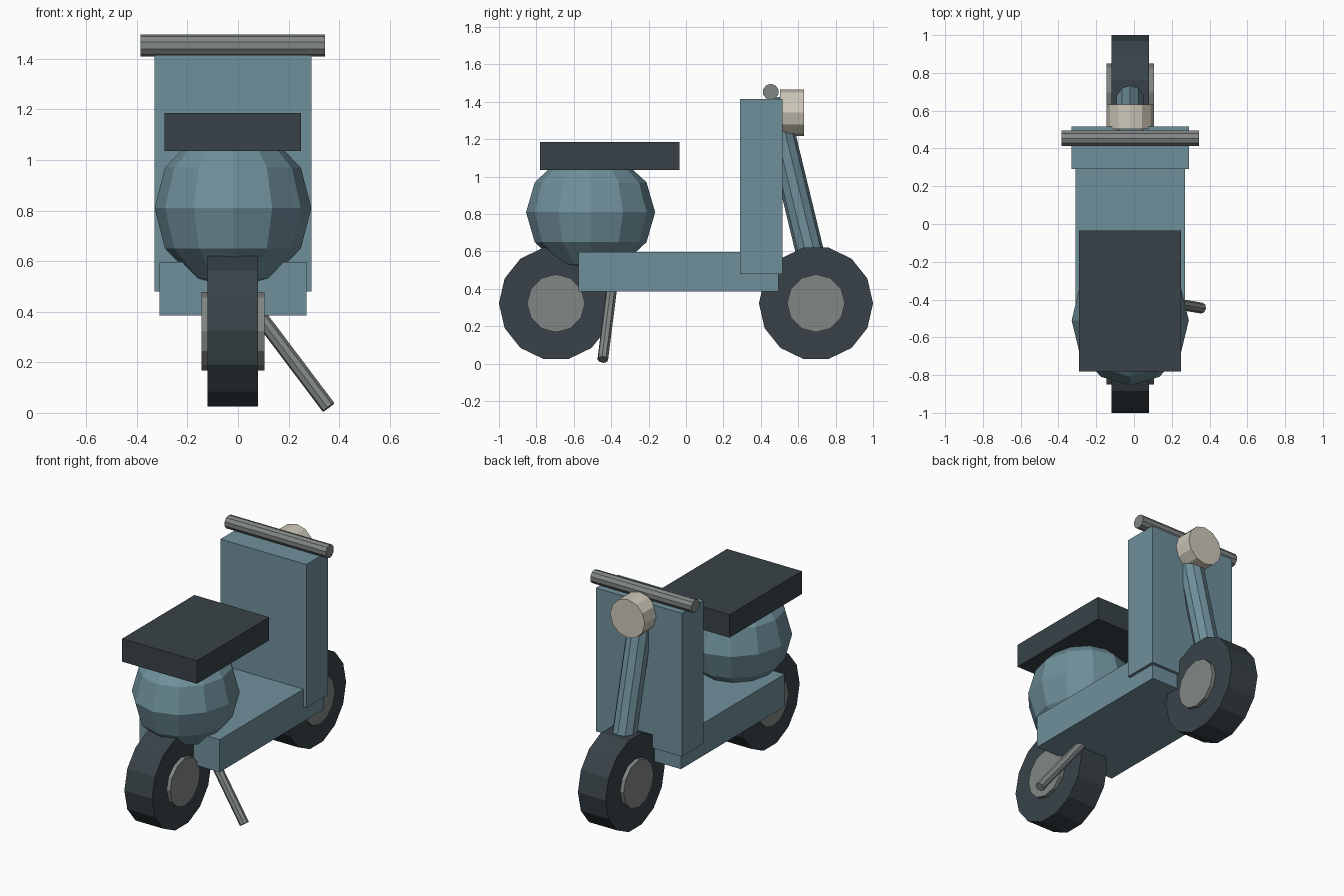
import bpy
import math
from mathutils import Vector

if "Cube" in bpy.data.objects:
    bpy.data.objects.remove(bpy.data.objects["Cube"])

CX = -0.02  # centre plane of the scooter


def paint(name, rgb):
    mat = bpy.data.materials.new(name)
    mat.diffuse_color = (*rgb, 1)
    mat.use_nodes = True
    mat.node_tree.nodes["Principled BSDF"].inputs["Base Color"].default_value = mat.diffuse_color
    return mat


BLUE = paint("blue_paint", (0.16, 0.28, 0.33))
DARK = paint("dark_rubber", (0.04, 0.055, 0.065))
STEEL = paint("grey_steel", (0.22, 0.24, 0.23))
CREAM = paint("cream_lamp", (0.62, 0.58, 0.49))


def finish(name, mat):
    ob = bpy.context.object
    ob.name = name
    ob.data.materials.append(mat)
    return ob


def box(name, mat, x, y, z):
    """Box from (min, max) ranges on each axis."""
    bpy.ops.mesh.primitive_cube_add(size=1, location=[(a + b) / 2 for a, b in (x, y, z)])
    ob = finish(name, mat)
    ob.scale = [b - a for a, b in (x, y, z)]
    return ob


def rod(name, mat, start, end, radius, sides):
    """Faceted cylinder between two points."""
    a, b = Vector(start), Vector(end)
    bpy.ops.mesh.primitive_cylinder_add(
        vertices=sides, radius=radius, depth=(b - a).length, location=(a + b) / 2)
    ob = finish(name, mat)
    ob.rotation_euler = (b - a).to_track_quat('Z', 'Y').to_euler()
    return ob


def wheel_disc(name, mat, y, radius, width, sides):
    """Cylinder with its axle along x."""
    bpy.ops.mesh.primitive_cylinder_add(
        vertices=sides, radius=radius, depth=width,
        location=(CX, y, 0.323), rotation=(0, math.pi / 2, 0))
    return finish(name, mat)


# Wheels with protruding hubs
for label, y in (("rear", -0.695), ("front", 0.695)):
    wheel_disc(label + "_tyre", DARK, y, 0.305, 0.20, 14)
    wheel_disc(label + "_hub", STEEL, y, 0.155, 0.25, 12)

# Floor and leg shield
box("floorboard", BLUE, (-0.31, 0.27), (-0.575, 0.495), (0.385, 0.597))
box("leg_shield", BLUE, (-0.33, 0.29), (0.29, 0.515), (0.48, 1.415))

# Rounded rear body
bpy.ops.mesh.primitive_uv_sphere_add(segments=12, ring_count=6, radius=1, location=(CX, -0.51, 0.81))
finish("rear_body", BLUE).scale = (0.31, 0.345, 0.32)

# Seat
box("seat", DARK, (-0.29, 0.25), (-0.78, -0.035), (1.035, 1.185))

# Steering column, handlebar and lamp
rod("steering_column", BLUE, (CX, 0.70, 0.44), (CX, 0.463, 1.418), 0.075, 10)
rod("handlebar", STEEL, (-0.385, 0.453, 1.453), (0.345, 0.453, 1.453), 0.043, 10)
rod("headlight", CREAM, (CX, 0.503, 1.342), (CX, 0.632, 1.342), 0.125, 12)

# Side stand
rod("kickstand", STEEL, (0.058, -0.395, 0.42), (0.358, -0.445, 0.022), 0.029, 8)
